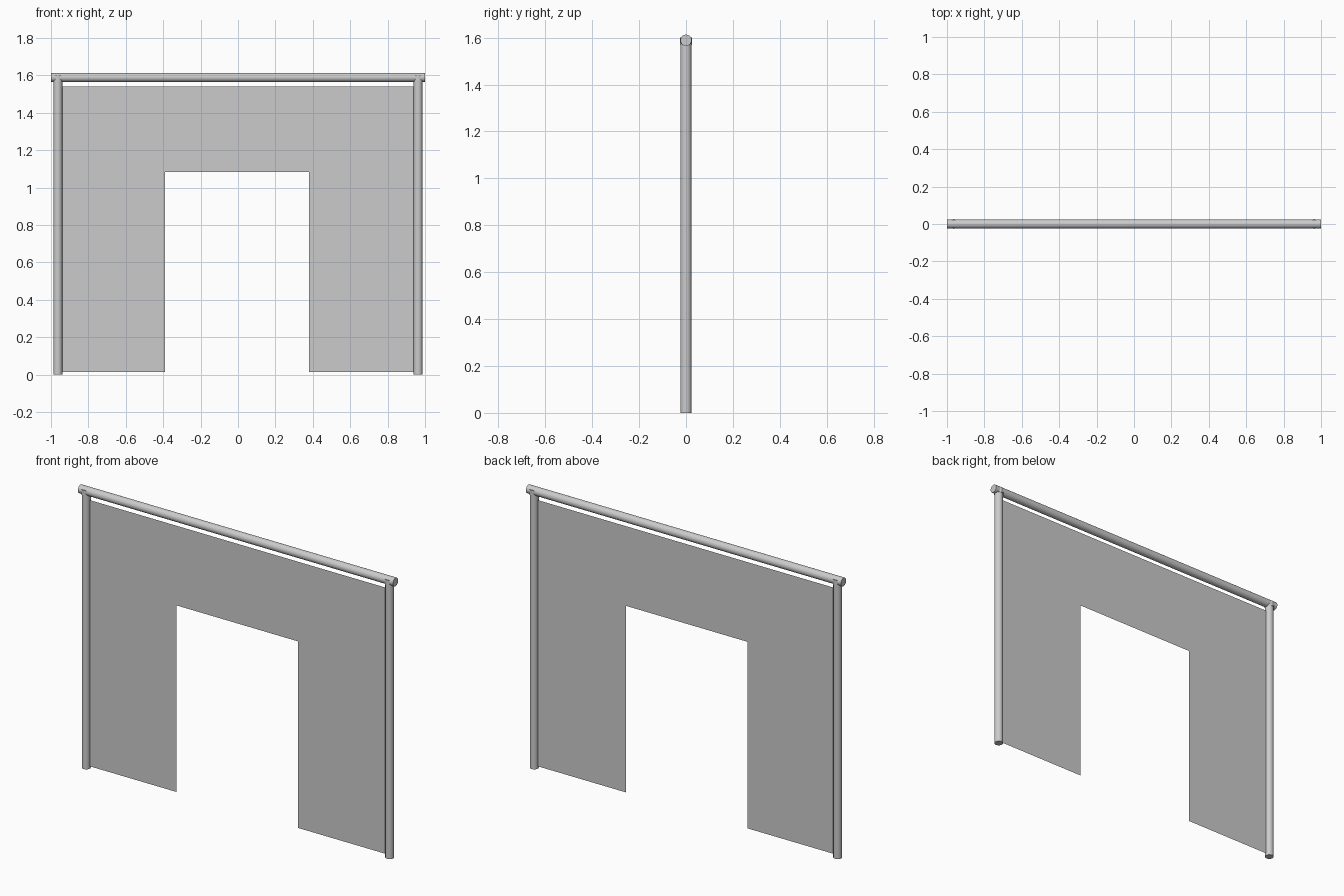
import bpy, bmesh, math

if "Cube" in bpy.data.objects:
    bpy.data.objects.remove(bpy.data.objects["Cube"])

RAIL_Z, R = 1.589, 0.0235


def tube(name, radius, length, loc, rot=(0, 0, 0)):
    bpy.ops.mesh.primitive_cylinder_add(vertices=24, radius=radius, depth=length,
                                        location=loc, rotation=rot)
    ob = bpy.context.object
    ob.name = name
    bpy.ops.object.shade_smooth_by_angle()
    return ob


# Horizontal rail across the top
tube("top_rail", 0.024, 2.0, (0, 0, RAIL_Z), (0, math.pi / 2, 0))

# Posts with a small collar where each meets the rail
for side, sx in (("left", -1), ("right", 1)):
    x = sx * 0.963
    tube(side + "_post", R, 1.58, (x, 0, 0.79))
    tube(side + "_collar", 0.026, 0.032, (x, 0, 1.584))

# Thin fabric sheet with a doorway cut-out
outline = [(-0.945, 0.013), (-0.39, 0.013), (-0.39, 1.083), (0.38, 1.083),
           (0.38, 0.013), (0.945, 0.013), (0.945, 1.54), (-0.945, 1.54)]
bm = bmesh.new()
bm.faces.new([bm.verts.new((x, 0, z)) for x, z in outline])
mesh = bpy.data.meshes.new("door_sheet")
bm.to_mesh(mesh)
bm.free()
bpy.context.collection.objects.link(bpy.data.objects.new("door_sheet", mesh))
